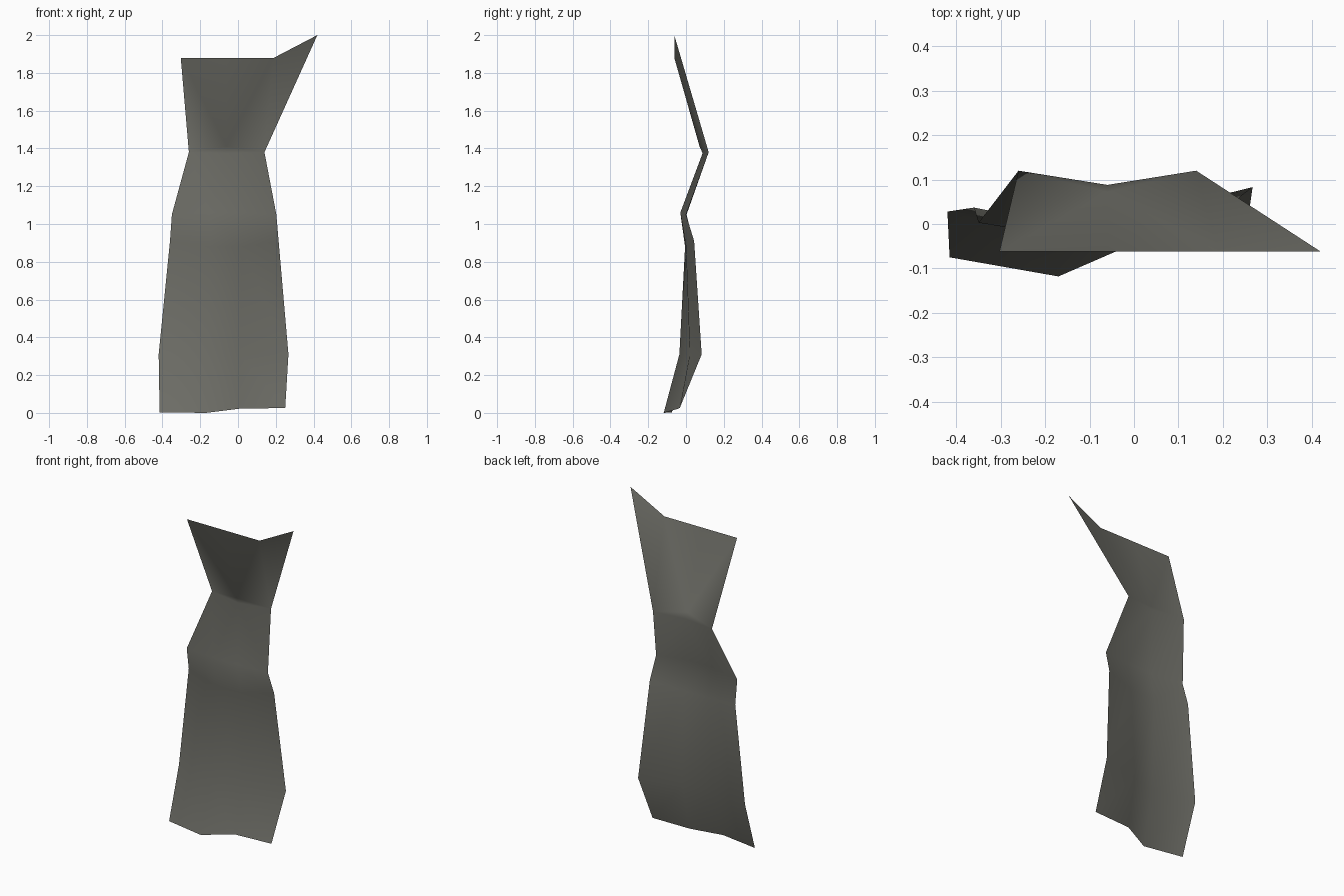
import bpy
import bmesh

if "Cube" in bpy.data.objects:
    bpy.data.objects.remove(bpy.data.objects["Cube"])

# Thin draped cloth: rows from collar to hem, joined strip by strip
collar = [(-.303, -.062, 1.88), (-.06, -.062, 1.88), (.19, -.062, 1.88), (.42, -.062, 2.0)]
waist_left, waist_right = (-.26, .12, 1.38), (.14, .12, 1.38)
fold_top, fold_low = (-.06, .072, 1.41), (-.06, .088, 1.375)
hip = [(-.35, .003, 1.05), (-.15, -.03, 1.06), (.02, -.03, 1.06), (.203, .0, 1.05)]
thigh = [(-.36, .037, .91), (-.15, -.005, .88), (.02, .0, .88), (.215, .043, .91)]
knee = [(-.42, .028, .31), (-.16, -.035, .31), (.01, .02, .31), (.267, .083, .31)]
hem = [(-.415, -.075, .003), (-.17, -.118, 0), (.005, -.042, .022), (.25, -.033, .026)]

bm = bmesh.new()
made = {}


def face(*points):
    verts = []
    for p in points:
        if p not in made:
            made[p] = bm.verts.new(p)
        verts.append(made[p])
    return bm.faces.new(verts)


# Collar panel with the pointed corner
face(collar[0], waist_left, fold_top, collar[1])
face(collar[1], fold_top, collar[2])
face(fold_top, waist_right, collar[2])
face(collar[2], waist_right, collar[3])

# Narrow crease at the waist
face(waist_left, fold_low, fold_top)
face(fold_top, fold_low, waist_right)

# Panel fanning from the crease to the hips
face(waist_left, hip[0], hip[1], fold_low)
face(fold_low, hip[1], hip[2])
face(fold_low, hip[2], hip[3], waist_right)

# Long lower panels
rows = [hip, thigh, knee, hem]
for upper, lower in zip(rows, rows[1:]):
    for i in range(3):
        face(upper[i], lower[i], lower[i + 1], upper[i + 1])

for f in bm.faces:
    f.smooth = True

mesh = bpy.data.meshes.new("cloth_drape")
bm.to_mesh(mesh)
bm.free()
cloth = bpy.data.objects.new("cloth_drape", mesh)
bpy.context.collection.objects.link(cloth)

mat = bpy.data.materials.new("dark warm grey cloth")
mat.diffuse_color = (.155, .155, .135, 1)
mat.use_nodes = True
mat.node_tree.nodes["Principled BSDF"].inputs["Base Color"].default_value = mat.diffuse_color
mesh.materials.append(mat)
